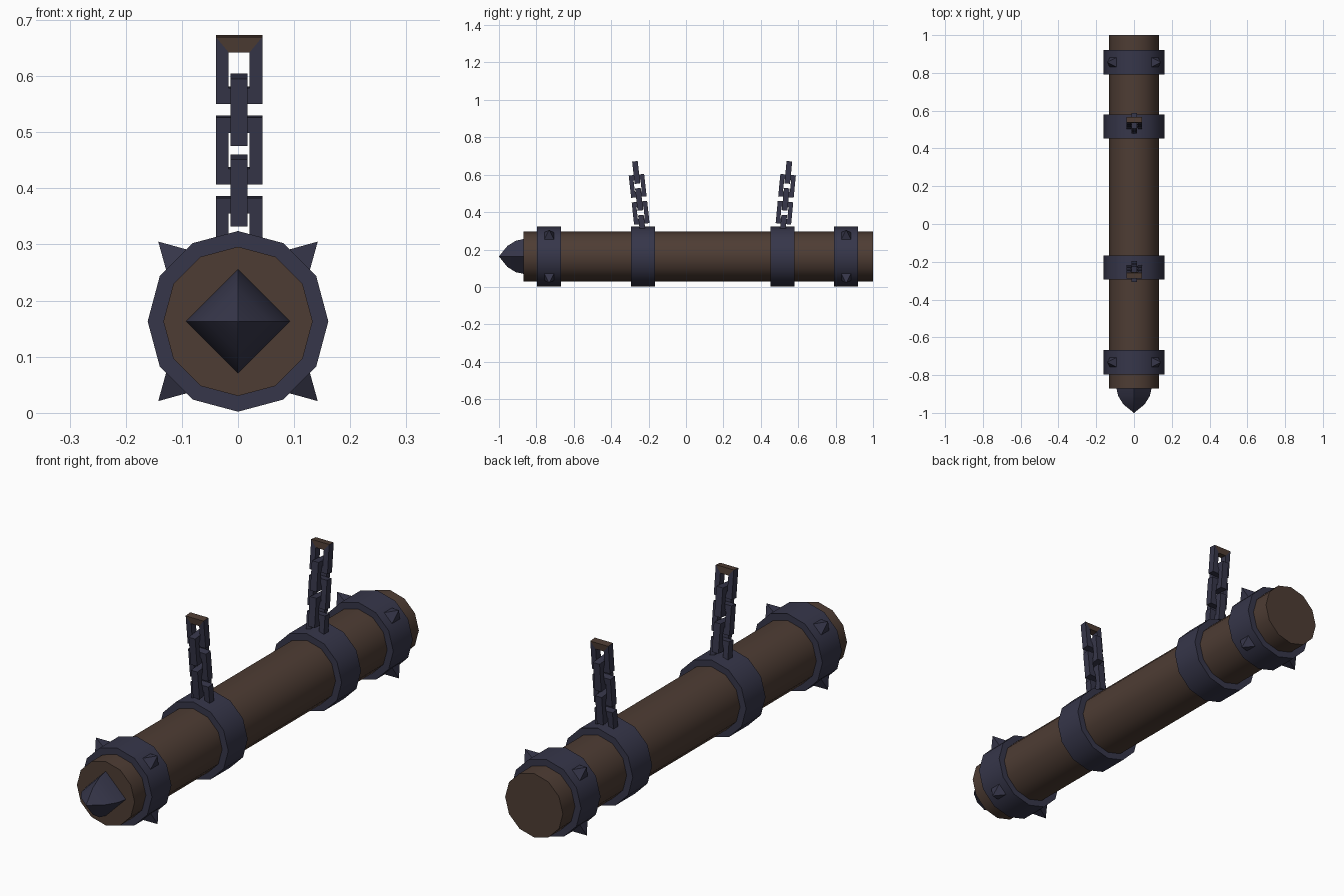
import bpy, bmesh, math
from mathutils import Matrix, Vector

if "Cube" in bpy.data.objects:
    bpy.data.objects.remove(bpy.data.objects["Cube"])

ZC = 0.163          # height of the log axis


def material(name, rgb):
    m = bpy.data.materials.new(name)
    m.diffuse_color = (*rgb, 1)
    m.use_nodes = True
    m.node_tree.nodes["Principled BSDF"].inputs["Base Color"].default_value = m.diffuse_color
    return m


WOOD = material("dark wood", (0.076, 0.046, 0.034))
IRON = material("dark iron", (0.037, 0.037, 0.068))


def finish(bm, name, mats, smooth=False):
    bmesh.ops.recalc_face_normals(bm, faces=bm.faces)
    me = bpy.data.meshes.new(name)
    bm.to_mesh(me)
    bm.free()
    for m in mats:
        me.materials.append(m)
    ob = bpy.data.objects.new(name, me)
    bpy.context.collection.objects.link(ob)
    if smooth:
        bpy.ops.object.select_all(action='DESELECT')
        ob.select_set(True)
        bpy.context.view_layer.objects.active = ob
        bpy.ops.object.shade_smooth_by_angle(angle=math.radians(40))
    return ob


def lathe(name, profile, sides, mat, closed=False):
    """Revolve (y, radius) points around the log axis, with a corner at the top."""
    bm = bmesh.new()
    rings = []
    for y, r in profile:
        angles = [math.pi / 2 + 2 * math.pi * i / sides for i in range(sides)]
        rings.append([bm.verts.new((r * math.cos(a), y, ZC + r * math.sin(a))) for a in angles])
    pairs = list(zip(rings, rings[1:]))
    if closed:
        pairs.append((rings[-1], rings[0]))
    else:
        bm.faces.new(rings[0])
        bm.faces.new(rings[-1])
    for a, b in pairs:
        for i in range(sides):
            j = (i + 1) % sides
            bm.faces.new((a[i], a[j], b[j], b[i]))
    bmesh.ops.remove_doubles(bm, verts=bm.verts, dist=1e-5)
    return finish(bm, name, [mat], smooth=True)


# Log and its pointed iron head
lathe("log", [(-0.87, 0.133), (1.0, 0.133)], 12, WOOD)
lathe("ram_tip", [(-1.0, 0.0005), (-0.955, 0.056), (-0.91, 0.084), (-0.868, 0.093)], 4, IRON)

# Iron bands
BANDS = {"front_band": -0.732, "front_chain_band": -0.23, "rear_chain_band": 0.516, "rear_band": 0.856}
for name, y in BANDS.items():
    a, b = y - 0.064, y + 0.064
    lathe(name, [(a, 0.125), (a, 0.161), (b, 0.161), (b, 0.125)], 12, IRON, closed=True)

# Four-sided spikes on the outer bands
for name in ("front_band", "rear_band"):
    bm = bmesh.new()
    for k in range(4):
        turn = Matrix.Rotation(math.radians(45 + 90 * k), 4, 'Y')
        place = (Matrix.Translation((0, BANDS[name], ZC)) @ turn
                 @ Matrix.Translation((0, 0, 0.176)) @ Matrix.Rotation(math.pi / 4, 4, 'Z'))
        bmesh.ops.create_cone(bm, cap_ends=True, segments=4, radius1=0.04, radius2=0,
                              depth=0.05, matrix=place)
    finish(bm, name + "_spikes", [IRON])


def add_link(bm, matrix, wooden_top=False):
    """Rectangular chain link in the local xz plane."""
    w, h, side, bar, t = 0.0415, 0.06, 0.023, 0.028, 0.015
    outer, inner = [], []
    for sx, sz in ((-1, -1), (1, -1), (1, 1), (-1, 1)):
        outer.append((sx * w, sz * h))
        inner.append((sx * (w - side), sz * (h - bar)))

    def layer(pts, y):
        return [bm.verts.new(matrix @ Vector((x, y, z))) for x, z in pts]

    of, inf, ob, inb = layer(outer, -t), layer(inner, -t), layer(outer, t), layer(inner, t)
    for i in range(4):
        j = (i + 1) % 4
        for quad in ((of[i], of[j], inf[j], inf[i]), (ob[j], ob[i], inb[i], inb[j]),
                     (of[j], of[i], ob[i], ob[j]), (inf[i], inf[j], inb[j], inb[i])):
            f = bm.faces.new(quad)
            if wooden_top and i == 2:      # the upper bar of the last link
                f.material_index = 1


# Leaning chains: five links, each turned a quarter from the last
for name, y, lean in (("front_chain", -0.232, 6.3), ("rear_chain", 0.517, -5.5)):
    bm = bmesh.new()
    base = Matrix.Translation((0.002, y, 0.30)) @ Matrix.Rotation(math.radians(lean), 4, 'X')
    for k in range(5):
        m = base @ Matrix.Translation((0, 0, 0.025 + 0.0722 * k))
        if k % 2:
            m = m @ Matrix.Rotation(math.pi / 2, 4, 'Z')
        add_link(bm, m, wooden_top=(k == 4))
    finish(bm, name, [IRON, WOOD])
